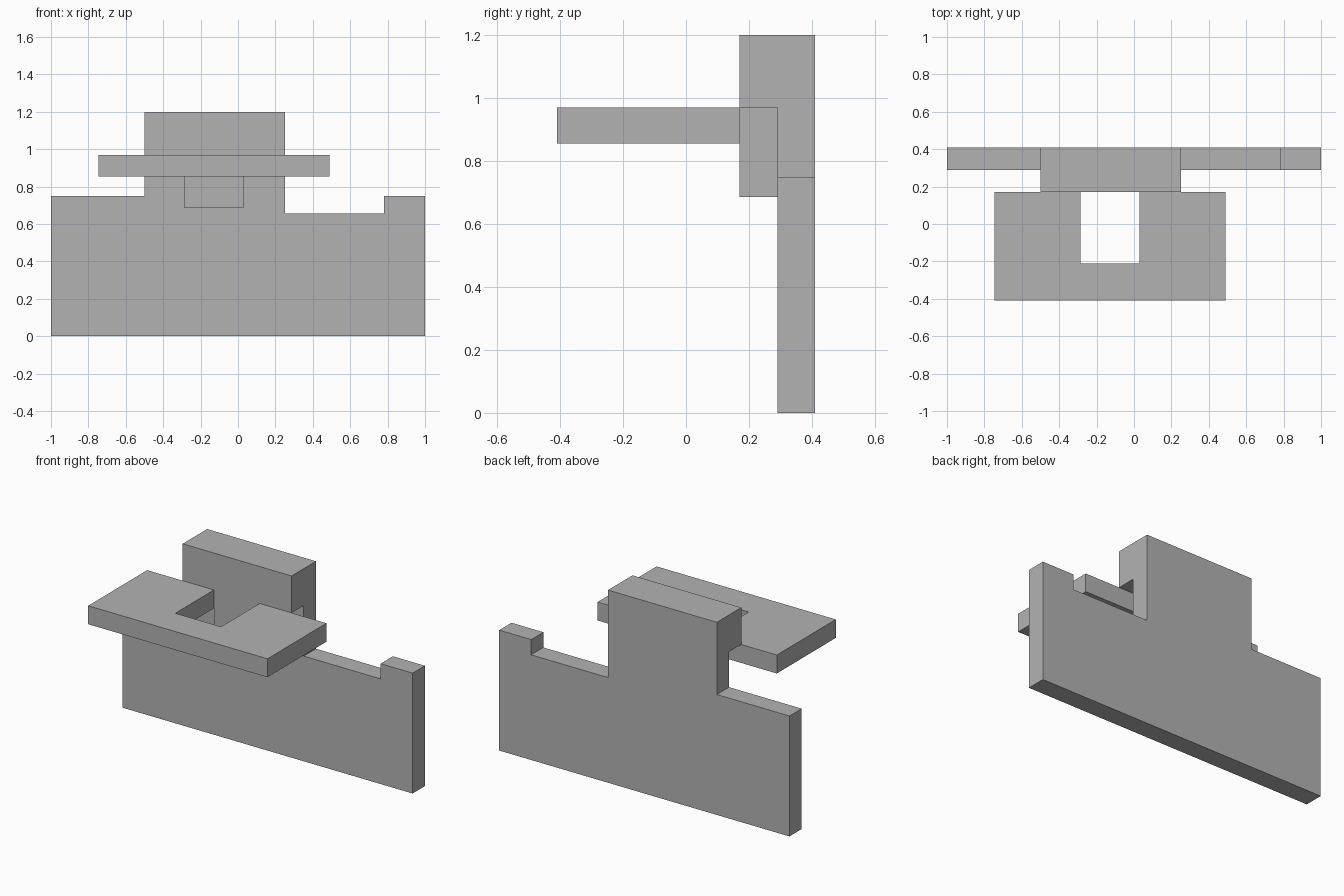
import bpy
import bmesh
from mathutils import Vector

cube = bpy.data.objects.get("Cube")
if cube:
    bpy.data.objects.remove(cube, do_unlink=True)

# Single grey material
grey = bpy.data.materials.new("plain grey")
grey.use_nodes = True
colour = (0.45, 0.45, 0.45, 1)
grey.diffuse_color = colour
grey.node_tree.nodes["Principled BSDF"].inputs["Base Color"].default_value = colour


def extrude_profile(name, points, offset):
    """Closed 3D outline pushed along an offset into a solid."""
    bm = bmesh.new()
    face = bm.faces.new([bm.verts.new(p) for p in points])
    result = bmesh.ops.extrude_face_region(bm, geom=[face], use_keep_orig=True)
    moved = [v for v in result["geom"] if isinstance(v, bmesh.types.BMVert)]
    bmesh.ops.translate(bm, verts=moved, vec=Vector(offset))
    bmesh.ops.recalc_face_normals(bm, faces=bm.faces[:])
    mesh = bpy.data.meshes.new(name)
    bm.to_mesh(mesh)
    bm.free()
    mesh.materials.append(grey)
    obj = bpy.data.objects.new(name, mesh)
    bpy.context.collection.objects.link(obj)
    return obj


def box(name, x, y, z):
    outline = [(x[0], y[0], z[0]), (x[1], y[0], z[0]),
               (x[1], y[0], z[1]), (x[0], y[0], z[1])]
    return extrude_profile(name, outline, (0, y[1] - y[0], 0))


front, wall, back = 0.17, 0.29, 0.41
head_left, head_right = -0.5, 0.25
slot_left, slot_right = -0.285, 0.03
shelf_low, shelf_high = 0.855, 0.97
top = 1.2

# Upright board with a raised centre and a notch beside it
board = [(-1, 0), (1, 0), (1, 0.75), (0.78, 0.75), (0.78, 0.655),
         (head_right, 0.655), (head_right, top), (head_left, top),
         (head_left, 0.75), (-1, 0.75)]
extrude_profile("back_board", [(x, wall, z) for x, z in board], (0, back - wall, 0))

# Overhanging head and the tongue beneath it
box("head_overhang", (head_left, head_right), (front, wall), (shelf_high, top))
box("tongue", (slot_left, slot_right), (front, wall), (0.685, shelf_high))

# Slotted shelf in front of the tongue
shelf = [(-0.745, -0.41), (0.49, -0.41), (0.49, front), (slot_right, front),
         (slot_right, -0.21), (slot_left, -0.21), (slot_left, front), (-0.745, front)]
extrude_profile("slotted_shelf", [(x, y, shelf_low) for x, y in shelf],
                (0, 0, shelf_high - shelf_low))
